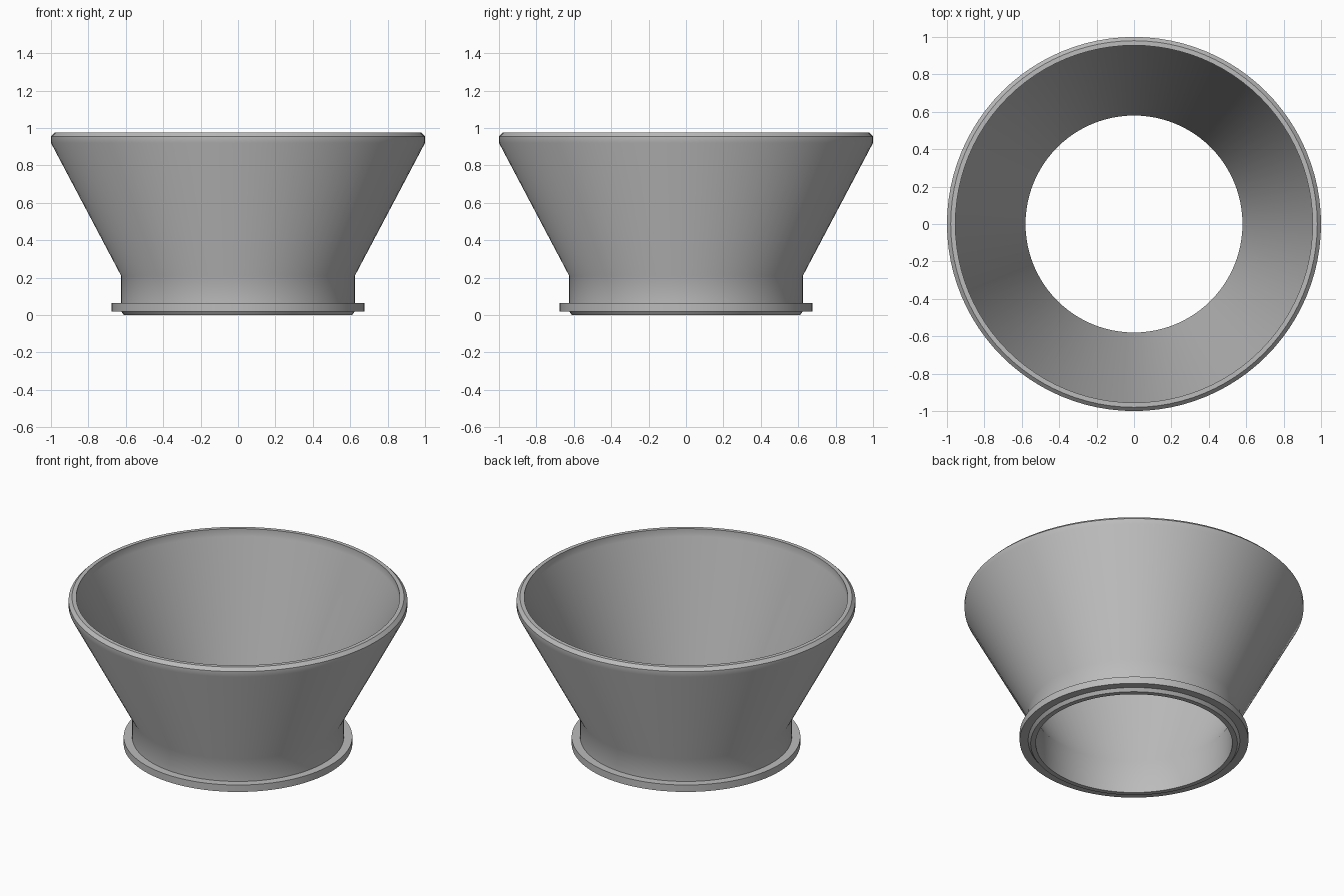
import bpy
import bmesh
import math

cube = bpy.data.objects.get("Cube")
if cube:
    bpy.data.objects.remove(cube, do_unlink=True)

# Plain grey finish
grey = bpy.data.materials.new("plain_grey")
grey.use_nodes = True
colour = (0.5, 0.5, 0.5, 1)
grey.diffuse_color = colour
grey.node_tree.nodes["Principled BSDF"].inputs["Base Color"].default_value = colour

SEGMENTS = 96


def lathe(name, profile):
    """Spin a closed (radius, height) outline around the z axis."""
    bm = bmesh.new()
    rings = []
    for i in range(SEGMENTS):
        a = 2 * math.pi * i / SEGMENTS
        rings.append([bm.verts.new((r * math.cos(a), r * math.sin(a), z))
                      for r, z in profile])
    for i, ring in enumerate(rings):
        after = rings[(i + 1) % SEGMENTS]
        for j in range(len(profile)):
            k = (j + 1) % len(profile)
            bm.faces.new((ring[j], after[j], after[k], ring[k]))
    bmesh.ops.recalc_face_normals(bm, faces=bm.faces)
    mesh = bpy.data.meshes.new(name)
    bm.to_mesh(mesh)
    bm.free()
    mesh.materials.append(grey)
    obj = bpy.data.objects.new(name, mesh)
    bpy.context.collection.objects.link(obj)
    bpy.ops.object.select_all(action="DESELECT")
    obj.select_set(True)
    bpy.context.view_layer.objects.active = obj
    bpy.ops.object.shade_smooth_by_angle(angle=math.radians(35))
    return obj


# Outline: chamfered foot, flange, neck, flared wall, chamfered rim, inside wall
foot = [(0.58, 0), (0.61, 0), (0.625, 0.02)]
flange = [(0.675, 0.02), (0.675, 0.065)]
outer_wall = [(0.625, 0.065), (0.625, 0.21), (1.0, 0.92)]
rim = [(1.0, 0.955), (0.98, 0.975), (0.955, 0.975)]
inner_wall = [(0.955, 0.925), (0.58, 0.215)]

lathe("flared_funnel", foot + flange + outer_wall + rim + inner_wall)
